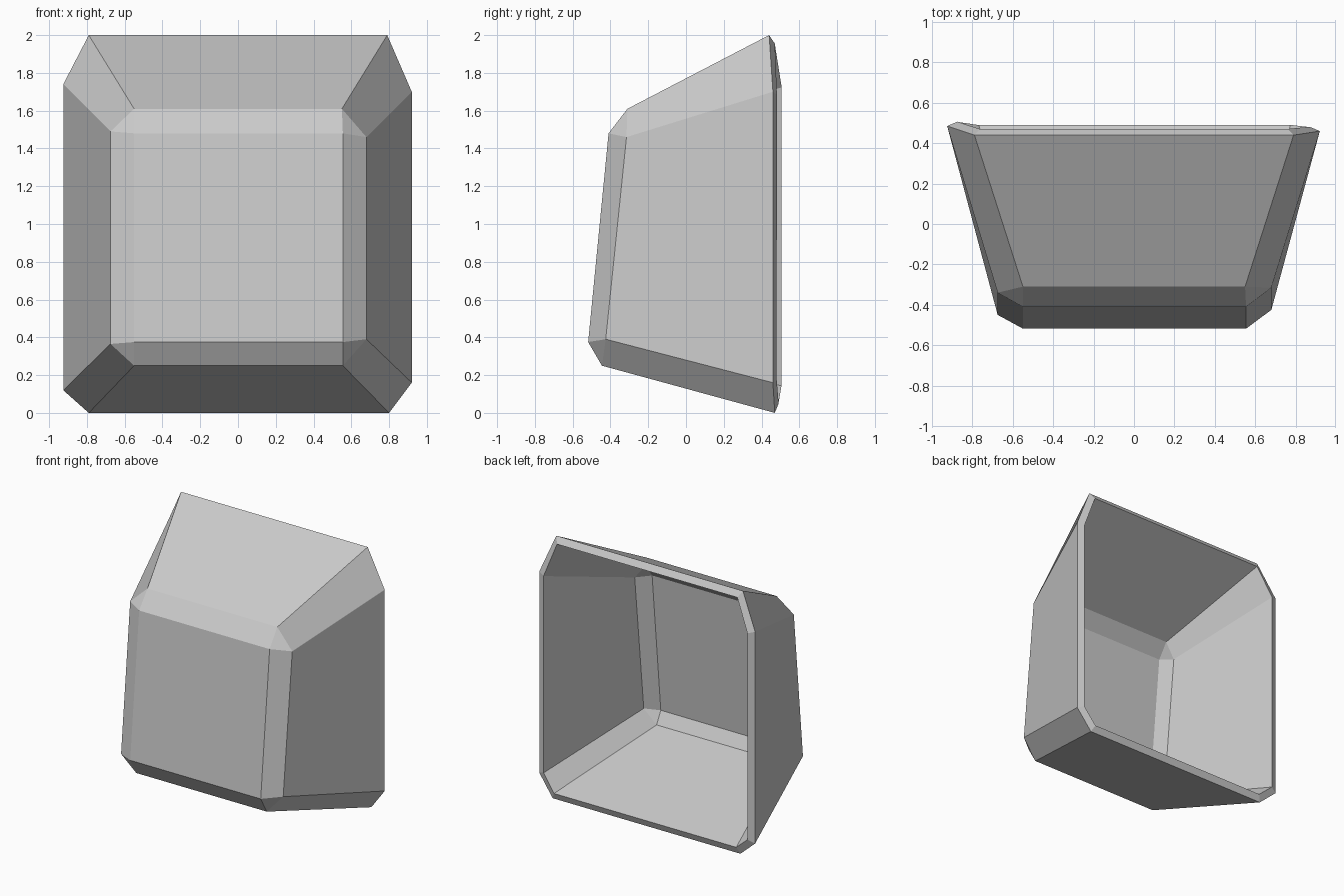
import bpy
import bmesh

if "Cube" in bpy.data.objects:
    bpy.data.objects.remove(bpy.data.objects["Cube"])

# Open back rim, then front shoulder ring: eight points each, clockwise from top left
rim = [(-0.79, 0.44, 2.0), (0.79, 0.44, 2.0), (0.92, 0.46, 1.70), (0.92, 0.46, 0.16),
       (0.80, 0.47, 0.0), (-0.79, 0.47, 0.0), (-0.925, 0.485, 0.12), (-0.925, 0.485, 1.74)]
shoulder = [(-0.55, -0.31, 1.61), (0.55, -0.31, 1.61), (0.68, -0.315, 1.46), (0.68, -0.425, 0.39),
            (0.555, -0.445, 0.25), (-0.55, -0.445, 0.25), (-0.675, -0.45, 0.365), (-0.675, -0.34, 1.49)]
# Flat front panel corners
front = [(-0.55, -0.41, 1.48), (0.555, -0.41, 1.48), (0.555, -0.518, 0.375), (-0.55, -0.518, 0.375)]

bm = bmesh.new()
r, s, f = ([bm.verts.new(p) for p in ring] for ring in (rim, shoulder, front))

# Side walls and chamfered corners
for i in range(8):
    j = (i + 1) % 8
    bm.faces.new((r[i], r[j], s[j], s[i]))
# Bevel strips and corner triangles around the front panel
for k in range(4):
    a, b, c = 2 * k, 2 * k + 1, (2 * k + 2) % 8
    n = (k + 1) % 4
    bm.faces.new((s[a], s[b], f[n], f[k]))
    bm.faces.new((s[b], s[c], f[n]))
bm.faces.new(f)
bmesh.ops.recalc_face_normals(bm, faces=bm.faces)
# Make sure the normals point outward (front panel faces -y)
bm.faces.ensure_lookup_table()
bm.normal_update()
if bm.faces[-1].normal.y > 0:
    bmesh.ops.reverse_faces(bm, faces=bm.faces)

mesh = bpy.data.meshes.new("hollow_shell")
bm.to_mesh(mesh)
bm.free()
shell = bpy.data.objects.new("hollow_shell", mesh)
bpy.context.collection.objects.link(shell)

# Wall thickness, grown inward
wall = shell.modifiers.new("wall", 'SOLIDIFY')
wall.thickness = 0.055
wall.offset = -1
wall.use_even_offset = True
